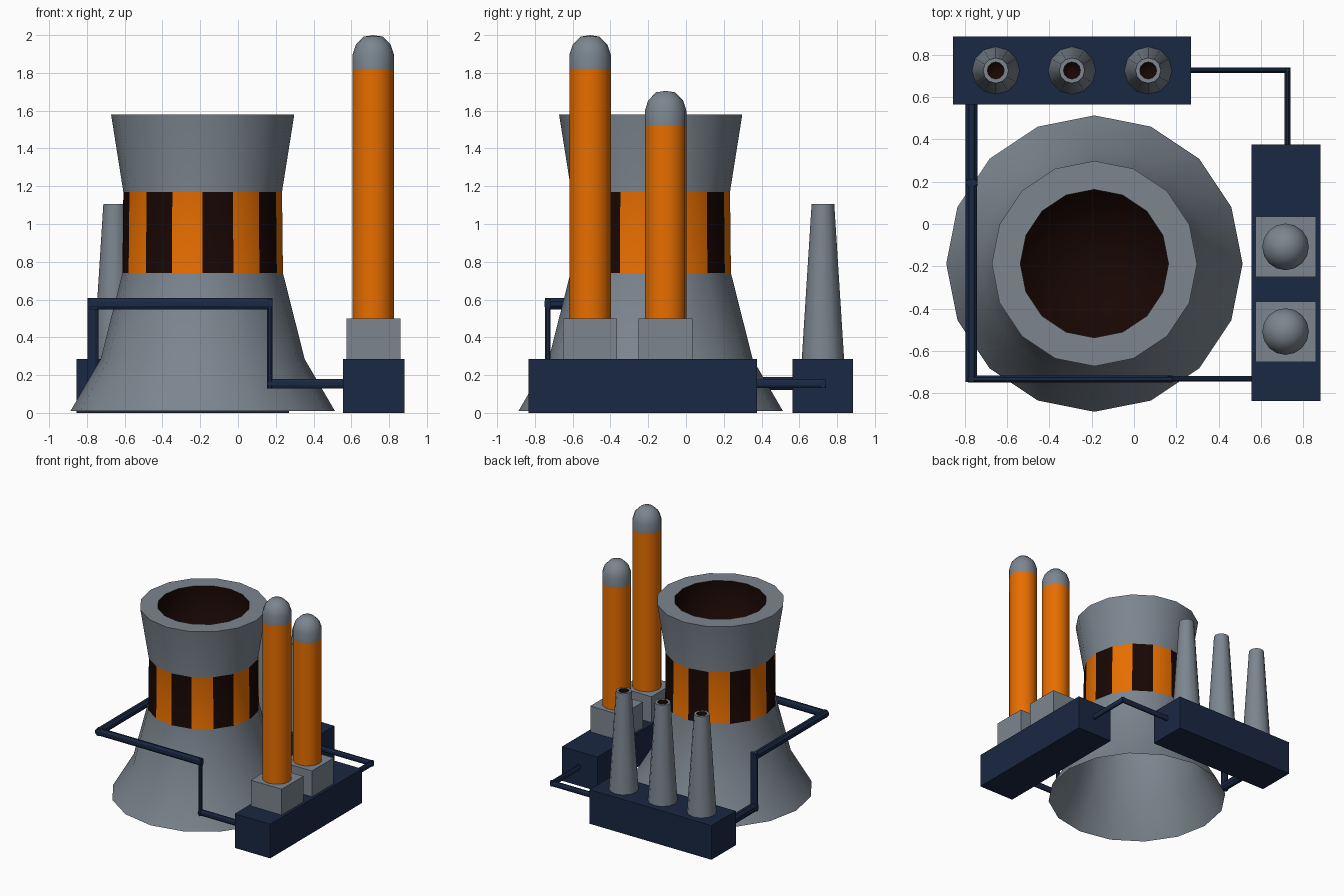
import bpy, bmesh, math
from mathutils import Vector, Matrix

if "Cube" in bpy.data.objects:
    bpy.data.objects.remove(bpy.data.objects["Cube"])


def material(name, rgb):
    m = bpy.data.materials.new(name)
    m.diffuse_color = (*rgb, 1)
    m.use_nodes = True
    m.node_tree.nodes["Principled BSDF"].inputs["Base Color"].default_value = m.diffuse_color
    return m


GREY = material("blue_grey_concrete", (0.20, 0.235, 0.275))
ORANGE = material("orange_paint", (0.80, 0.155, 0.0))
NAVY = material("navy_metal", (0.010, 0.021, 0.055))
DARK = material("dark_soot", (0.009, 0.002, 0.001))


def finish(bm, name, mats, smooth=None):
    me = bpy.data.meshes.new(name)
    bm.to_mesh(me)
    bm.free()
    ob = bpy.data.objects.new(name, me)
    bpy.context.collection.objects.link(ob)
    for m in mats:
        me.materials.append(m)
    if smooth:
        bpy.ops.object.select_all(action='DESELECT')
        ob.select_set(True)
        bpy.context.view_layer.objects.active = ob
        bpy.ops.object.shade_smooth_by_angle(angle=math.radians(smooth))
    return ob


def lathe(name, x, y, profile, sides, paint, mats=(GREY, ORANGE, DARK)):
    """Revolve (radius, z) points; paint(segment, side) gives the slot."""
    bm = bmesh.new()
    rings = []
    for r, z in profile:
        rings.append([bm.verts.new((x + r * math.cos(k * math.tau / sides),
                                    y + r * math.sin(k * math.tau / sides), z))
                      for k in range(sides if r > 0 else 1)])
    for s, (a, b) in enumerate(zip(rings, rings[1:])):
        for k in range(sides):
            n = (k + 1) % sides
            if len(b) == 1:
                f = bm.faces.new((a[k], a[n], b[0]))
            else:
                f = bm.faces.new((a[k], a[n], b[n], b[k]))
            f.material_index = paint(s, k)
    ob = finish(bm, name, mats, 45)
    # Soften the inner cup's bottom edge: it is the last ring before the centre
    z = profile[-1][1]
    for e in ob.data.edges:
        if all(abs(ob.data.vertices[v].co.z - z) < 1e-5 for v in e.vertices):
            e.use_edge_sharp = False
    return ob


def box(name, lo, hi, mat):
    lo, hi = Vector(lo), Vector(hi)
    bm = bmesh.new()
    bmesh.ops.create_cube(bm, size=1, matrix=Matrix.Translation((lo + hi) / 2)
                          @ Matrix.Diagonal((*(hi - lo), 1)))
    return finish(bm, name, [mat])


def pipe(name, runs):
    """Straight octagonal runs: (start, end, (thickness x, y, z))."""
    bm = bmesh.new()
    for p, q, size in runs:
        p, q = Vector(p), Vector(q)
        d = q - p
        axis = max(range(3), key=lambda i: abs(d[i]))
        full = Vector(size)
        full[axis] += d.length
        turn = d.to_track_quat('Z', 'Y').to_matrix().to_4x4()
        r = 0.5 / math.cos(math.pi / 8)
        bmesh.ops.create_cone(bm, cap_ends=True, segments=8, radius1=r, radius2=r, depth=1,
                              matrix=Matrix.Translation((p + q) / 2)
                              @ Matrix.Diagonal((*full, 1)) @ turn
                              @ Matrix.Rotation(math.pi / 8, 4, 'Z'))
    return finish(bm, name, [NAVY])


# Cooling tower: flared shell, striped band, rim and dark inner cup
tower = [(0.70, 0.01), (0.54, 0.285), (0.425, 0.74), (0.42, 1.17), (0.485, 1.58),
         (0.35, 1.58), (0.35, 1.17), (0, 1.17)]
lathe("cooling_tower", -0.187, -0.187, tower, 16,
      lambda s, k: (2 if k % 2 == 0 else 1) if s == 2 else (2 if s >= 5 else 0))

# Base buildings
box("side_building", (0.555, -0.835, 0), (0.882, 0.375, 0.285), NAVY)
box("back_building", (-0.855, 0.565, 0), (0.27, 0.885, 0.285), NAVY)

# Tall domed stacks on square plinths
for i, (y, top) in enumerate([(-0.508, 2.0), (-0.108, 1.705)]):
    box(f"stack_plinth_{i}", (0.574, y - 0.143, 0.285), (0.859, y + 0.143, 0.5), GREY)
    lathe(f"tall_stack_{i}", 0.716, y,
          [(0.11, 0.5), (0.11, top - 0.182), (0.11, top - 0.105), (0.092, top - 0.05),
           (0.05, top - 0.008), (0, top)], 16, lambda s, k: 1 if s == 0 else 0)

# Three tapered chimneys with dark flues
for i in range(3):
    lathe(f"chimney_{i}", -0.653 + 0.36 * i, 0.725,
          [(0.112, 0.285), (0.06, 1.105), (0.04, 1.105), (0.04, 0.95), (0, 0.95)],
          12, lambda s, k: 2 if s >= 2 else 0)

# Pipe wrapping round the left and front of the tower
L, F, R, LOW, HIGH = -0.768, -0.732, 0.168, 0.155, 0.577
pipe("long_pipe", [
    ((L, 0.58, LOW), (L, 0.195, LOW), (0.058, 0.03, 0.07)),
    ((L, 0.195, LOW), (L, 0.195, HIGH), (0.058, 0.035, 0.06)),
    ((L, 0.195, HIGH), (L, F, HIGH), (0.055, 0.03, 0.06)),
    ((L, F, HIGH), (R, F, HIGH), (0.03, 0.035, 0.06)),
    ((R, F, HIGH), (R, F, LOW), (0.028, 0.03, 0.05)),
    ((R, F, LOW), (0.57, F, LOW), (0.03, 0.026, 0.05))])

# Short pipe linking the two buildings
pipe("link_pipe", [
    ((0.25, 0.727, LOW), (0.725, 0.727, LOW), (0.028, 0.026, 0.045)),
    ((0.725, 0.727, LOW), (0.725, 0.36, LOW), (0.028, 0.026, 0.045))])
